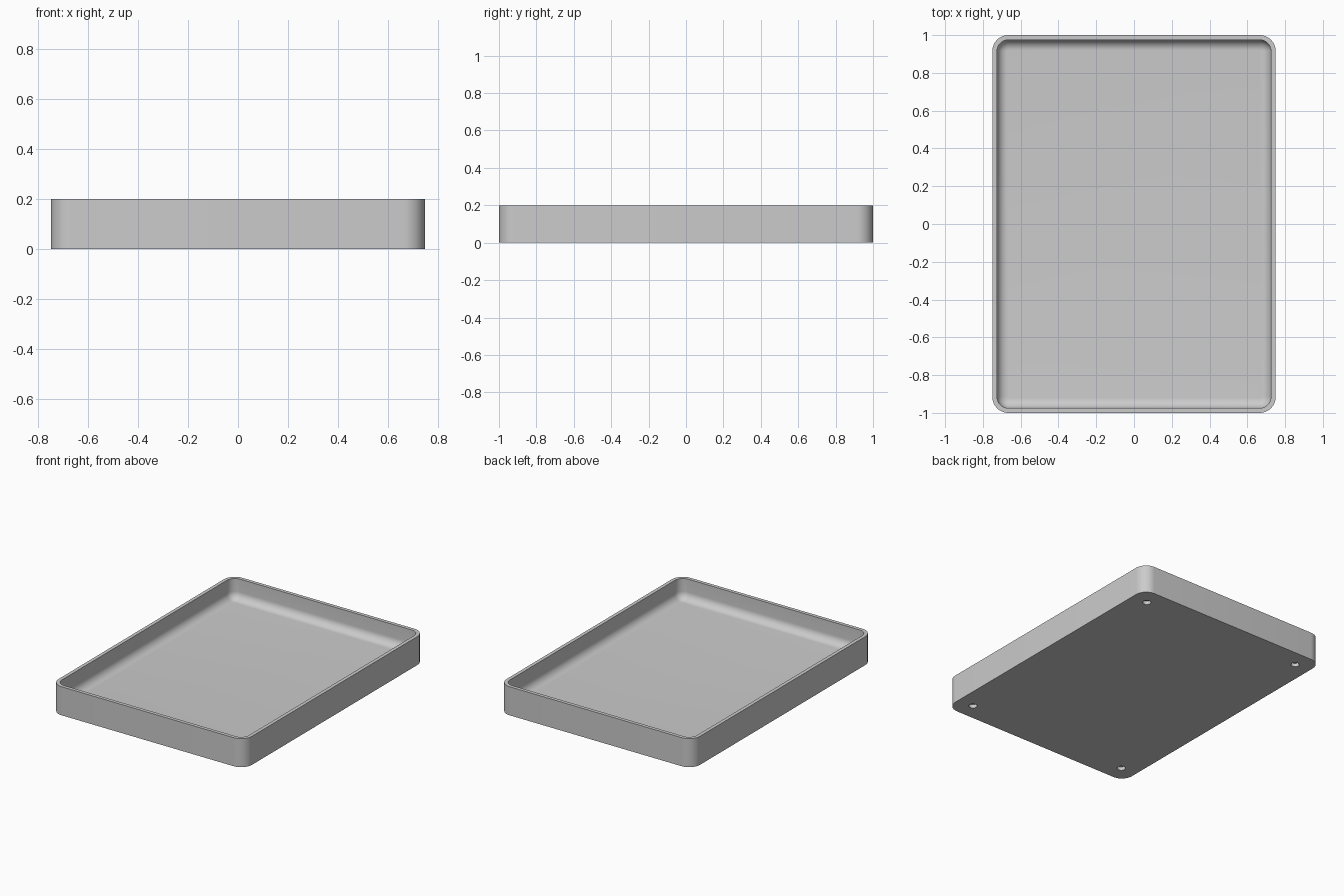
import bpy, bmesh
from math import sin, cos, pi, radians

cube = bpy.data.objects.get("Cube")
if cube:
    bpy.data.objects.remove(cube, do_unlink=True)

HALF_X, HALF_Y, HEIGHT = 0.75, 1.0, 0.2
WALL, FLOOR = 0.025, 0.055
CORNER, FILLET = 0.085, 0.055
CORNER_STEPS, FILLET_STEPS = 12, 10
HOLE_RADIUS, HOLE_DEPTH, HOLE_INSET = 0.027, 0.025, 0.12

grey = bpy.data.materials.new("grey_plastic")
grey.use_nodes = True
colour = (0.6, 0.6, 0.6, 1)
grey.diffuse_color = colour
grey.node_tree.nodes["Principled BSDF"].inputs["Base Color"].default_value = colour


def rounded_ring(bm, inset, z):
    """Rounded rectangle, moved in from the outer wall by inset."""
    r = CORNER - inset
    ring = []
    for i, (sx, sy) in enumerate([(1, 1), (-1, 1), (-1, -1), (1, -1)]):
        for k in range(CORNER_STEPS + 1):
            a = (i + k / CORNER_STEPS) * pi / 2
            ring.append(bm.verts.new((sx * (HALF_X - CORNER) + r * cos(a),
                                      sy * (HALF_Y - CORNER) + r * sin(a), z)))
    return ring


# Wall section: outside, rim, inside, then the fillet down to the floor
section = [(0, 0), (0, HEIGHT), (WALL, HEIGHT)]
for k in range(FILLET_STEPS + 1):
    a = k / FILLET_STEPS * pi / 2
    section.append((WALL + FILLET * (1 - cos(a)), FLOOR + FILLET * (1 - sin(a))))

bm = bmesh.new()
rings = [rounded_ring(bm, inset, z) for inset, z in section]
for low, high in zip(rings, rings[1:]):
    for j in range(len(low)):
        n = (j + 1) % len(low)
        bm.faces.new((low[j], low[n], high[n], high[j]))
bm.faces.new(rings[0][::-1])
bm.faces.new(rings[-1])
bmesh.ops.recalc_face_normals(bm, faces=bm.faces)
mesh = bpy.data.meshes.new("tray")
bm.to_mesh(mesh)
bm.free()
mesh.materials.append(grey)
tray = bpy.data.objects.new("tray", mesh)
bpy.context.collection.objects.link(tray)

# Round recesses under the four corners
bm = bmesh.new()
for sx in (-1, 1):
    for sy in (-1, 1):
        made = bmesh.ops.create_cone(bm, cap_ends=True, segments=32, radius1=HOLE_RADIUS,
                                     radius2=HOLE_RADIUS, depth=2 * HOLE_DEPTH)
        bmesh.ops.translate(bm, verts=made["verts"],
                            vec=(sx * (HALF_X - HOLE_INSET), sy * (HALF_Y - HOLE_INSET), 0))
cut_mesh = bpy.data.meshes.new("recess_cutter")
bm.to_mesh(cut_mesh)
bm.free()
cut_mesh.materials.append(grey)
cutter = bpy.data.objects.new("recess_cutter", cut_mesh)
bpy.context.collection.objects.link(cutter)
cutter.hide_render = True

bpy.ops.object.select_all(action="DESELECT")
tray.select_set(True)
bpy.context.view_layer.objects.active = tray
cut = tray.modifiers.new("recesses", "BOOLEAN")
cut.operation = "DIFFERENCE"
cut.solver = "EXACT"
cut.object = cutter
bpy.ops.object.modifier_apply(modifier=cut.name)
bpy.data.objects.remove(cutter, do_unlink=True)
bpy.ops.object.shade_smooth_by_angle(angle=radians(30))
